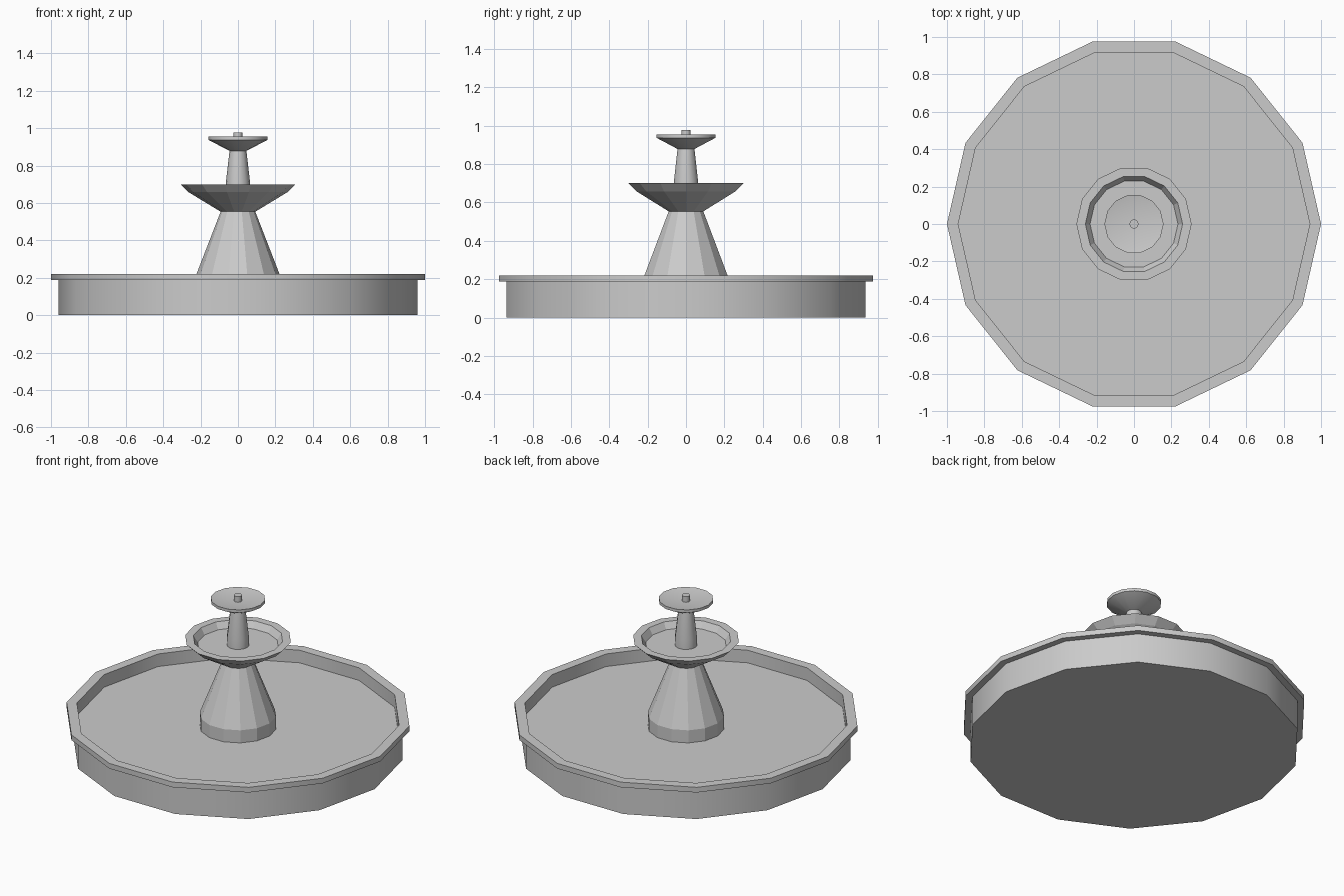
import bpy, bmesh, math

if "Cube" in bpy.data.objects:
    bpy.data.objects.remove(bpy.data.objects["Cube"])

SIDES = 14


def lathe(name, profile, smooth_angle=None):
    """Revolve (radius, z) points around z; radius 0 closes the shape at a pole."""
    bm = bmesh.new()
    rings = []
    for r, z in profile:
        if r == 0:
            rings.append([bm.verts.new((0, 0, z))] * SIDES)
        else:
            rings.append([bm.verts.new((r * math.cos(2 * math.pi * i / SIDES),
                                        r * math.sin(2 * math.pi * i / SIDES), z))
                          for i in range(SIDES)])
    for a, b in zip(rings, rings[1:]):
        for i in range(SIDES):
            j = (i + 1) % SIDES
            bm.faces.new(list(dict.fromkeys((a[i], a[j], b[j], b[i]))))
    bmesh.ops.recalc_face_normals(bm, faces=bm.faces)
    mesh = bpy.data.meshes.new(name)
    bm.to_mesh(mesh)
    bm.free()
    ob = bpy.data.objects.new(name, mesh)
    bpy.context.collection.objects.link(ob)
    if smooth_angle:
        bpy.ops.object.select_all(action='DESELECT')
        ob.select_set(True)
        bpy.context.view_layer.objects.active = ob
        bpy.ops.object.shade_smooth_by_angle(angle=math.radians(smooth_angle))
    return ob


# Wide pool with overhanging rim
lathe("basin", [(0, 0), (.96, 0), (.96, .187), (1, .187), (1, .22),
                (.94, .22), (.94, .14), (0, .14)], 30)

# Tapered pedestal on a short plinth
lathe("pedestal", [(0, .13), (.222, .13), (.222, .22), (.092, .555), (0, .555)])

# Middle bowl
lathe("middle_bowl", [(0, .553), (.092, .553), (.265, .658), (.308, .7),
                      (.26, .7), (.235, .66), (0, .66)])

# Upper stem
lathe("upper_stem", [(0, .65), (.064, .65), (.064, .715), (.045, .88), (0, .88)], 30)

# Top bowl with a shallow dish
lathe("top_bowl", [(0, .878), (.044, .878), (.158, .937), (.158, .955),
                   (.12, .948), (0, .94)], 30)

# Water nozzle
lathe("nozzle", [(0, .935), (.024, .935), (.024, .977), (0, .977)], 30)
